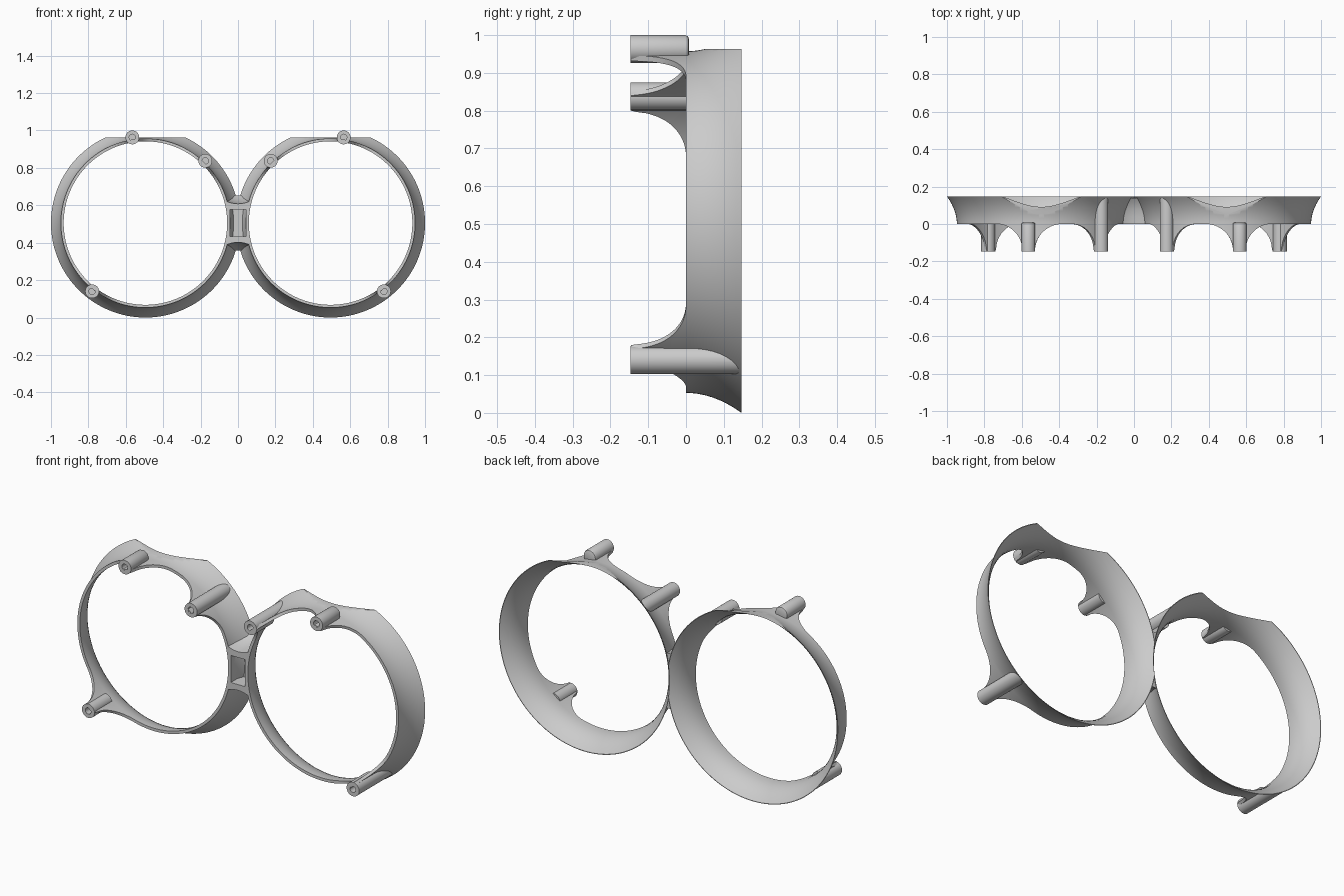
import bpy, bmesh, math

if "Cube" in bpy.data.objects:
    bpy.data.objects.remove(bpy.data.objects["Cube"])

CX, CZ = 0.495, 0.505          # ring centre
BACK, FRONT = 0.147, -0.147
POSTS = [(0.07, 0.458, 0.008), (-0.32, 0.333, BACK), (0.285, -0.365, BACK)]  # dx, dz, rear y
ROWS = [0.012, 0.03, 0.05, 0.07, 0.09, 0.105, 0.12, 0.134, BACK]


def outer(y):
    return 0.452 + 0.053 * (max(y, 0) / BACK) ** 2


def inner(y):
    return 0.437 + 0.065 * (max(y, 0) / BACK) ** 2.4


def finish(name, bm):
    bmesh.ops.remove_doubles(bm, verts=bm.verts, dist=1e-6)
    bmesh.ops.recalc_face_normals(bm, faces=bm.faces)
    me = bpy.data.meshes.new(name)
    bm.to_mesh(me)
    bm.free()
    ob = bpy.data.objects.new(name, me)
    bpy.context.collection.objects.link(ob)
    return ob


def lathe(name, profile, cx, cz, n, closed=False):
    """Spin (radius, y) points about a y-parallel axis; profile may vary with angle."""
    bm = bmesh.new()
    rings = []
    for i in range(n):
        t = 2 * math.pi * i / n
        rings.append([bm.verts.new((cx + r * math.cos(t), y, cz + r * math.sin(t)))
                      for r, y in profile(t)])
    m = len(rings[0])
    for i in range(n):
        a, b = rings[i], rings[(i + 1) % n]
        for j in range(m if closed else m - 1):
            k = (j + 1) % m
            bm.faces.new((a[j], a[k], b[k], b[j]))
    bmesh.ops.dissolve_degenerate(bm, dist=1e-6, edges=bm.edges)
    return finish(name, bm)


def box(name, lo, hi):
    bm = bmesh.new()
    bmesh.ops.create_cube(bm, size=1)
    for v in bm.verts:
        v.co = [(a + b) / 2 + c * (b - a) for a, b, c in zip(lo, hi, v.co)]
    ob = finish(name, bm)
    ob.hide_render = True
    return ob


def apply(ob, kind, **props):
    mod = ob.modifiers.new(kind.title(), kind)
    for k, v in props.items():
        setattr(mod, k, v)
    bpy.context.view_layer.objects.active = ob
    bpy.ops.object.modifier_apply(modifier=mod.name)


def cut(ob, cutter):
    apply(ob, 'BOOLEAN', operation='DIFFERENCE', solver='EXACT', object=cutter)


def smooth(ob):
    bpy.ops.object.select_all(action='DESELECT')
    ob.select_set(True)
    bpy.context.view_layer.objects.active = ob
    bpy.ops.object.shade_smooth_by_angle(angle=math.radians(32))


# Flared ring whose front edge sweeps forward to each post
def front_edge(t):
    h = 0
    for dx, dz, _ in POSTS:
        a = math.atan2(dz, dx)
        gap = abs((t - a + math.pi) % (2 * math.pi) - math.pi) * 0.452
        d = min(max(gap - 0.033, 0) / 0.147, 1)
        h = max(h, 0.146 * (1 - math.sqrt(1 - (1 - d) ** 2)))
    return -h


def ring_profile(t):
    ys = [front_edge(t)] + ROWS
    return [(outer(y), y) for y in ys] + [(inner(y), y) for y in reversed(ys)]


ring = lathe("flared_rings", ring_profile, CX, CZ, 576, closed=True)
flat_cut = box("flat_top_cutter", (-0.2, -0.4, 0.963), (1.2, 0.4, 1.2))
cut(ring, flat_cut)
bm = bmesh.new()
bm.from_mesh(ring.data)
bmesh.ops.bisect_plane(bm, geom=bm.verts[:] + bm.edges[:] + bm.faces[:], dist=1e-6,
                       plane_co=(0, 0, 0), plane_no=(1, 0, 0), clear_inner=True)
bm.to_mesh(ring.data)
bm.free()
apply(ring, 'MIRROR')
smooth(ring)

# Cutters that keep both ring openings clear
bore = [(0, 0)] + [(inner(y) + 0.0015, y) for y in [0] + ROWS] + [(inner(BACK) + 0.0015, 0.3), (0, 0.3)]
bores = []
for s in (1, -1):
    b = lathe("bore_cutter", lambda t: bore, s * CX, CZ, 192)
    b.hide_render = True
    bores.append(b)

# Screw posts with blind holes
for name, (dx, dz, rear) in zip(("top_posts", "inner_posts", "lower_posts"), POSTS):
    c = 0.01 if rear < BACK else 0.001
    shape = [(0, -0.06), (0.017, -0.06), (0.017, FRONT), (0.037, FRONT), (0.037, rear - c),
             (0.037 - 0.3 * c, rear - 0.3 * c), (0.037 - c, rear), (0, rear)]
    post = lathe(name, lambda t: shape, CX + dx, CZ + dz, 48)
    cut(post, bores[0])
    apply(post, 'MIRROR')
    smooth(post)

# Bridge joining the rings, with saddle-shaped top and bottom and a front pocket
bm = bmesh.new()
loops = []
xs = [-0.07 + 0.0175 * i for i in range(9)]
for y, top in [(0, 0.103), (0.04, 0.107), (0.08, 0.116), (0.115, 0.13), (0.14, 0.147)]:
    z = [top + 3.5 * x * x for x in xs]
    pts = list(zip(xs, z)) + [(x, -h) for x, h in reversed(list(zip(xs, z)))]
    loops.append([bm.verts.new((x, y, CZ + h)) for x, h in pts])
for a, b in zip(loops, loops[1:]):
    for j in range(len(a)):
        k = (j + 1) % len(a)
        bm.faces.new((a[j], a[k], b[k], b[j]))
bm.faces.new(loops[0])
bm.faces.new(loops[-1])
bridge = finish("bridge", bm)
pocket = box("pocket_cutter", (-0.042, -0.05, CZ - 0.072), (0.042, 0.09, CZ + 0.072))
for c in bores + [pocket]:
    cut(bridge, c)
smooth(bridge)

for c in bores + [pocket, flat_cut]:
    bpy.data.objects.remove(c)
